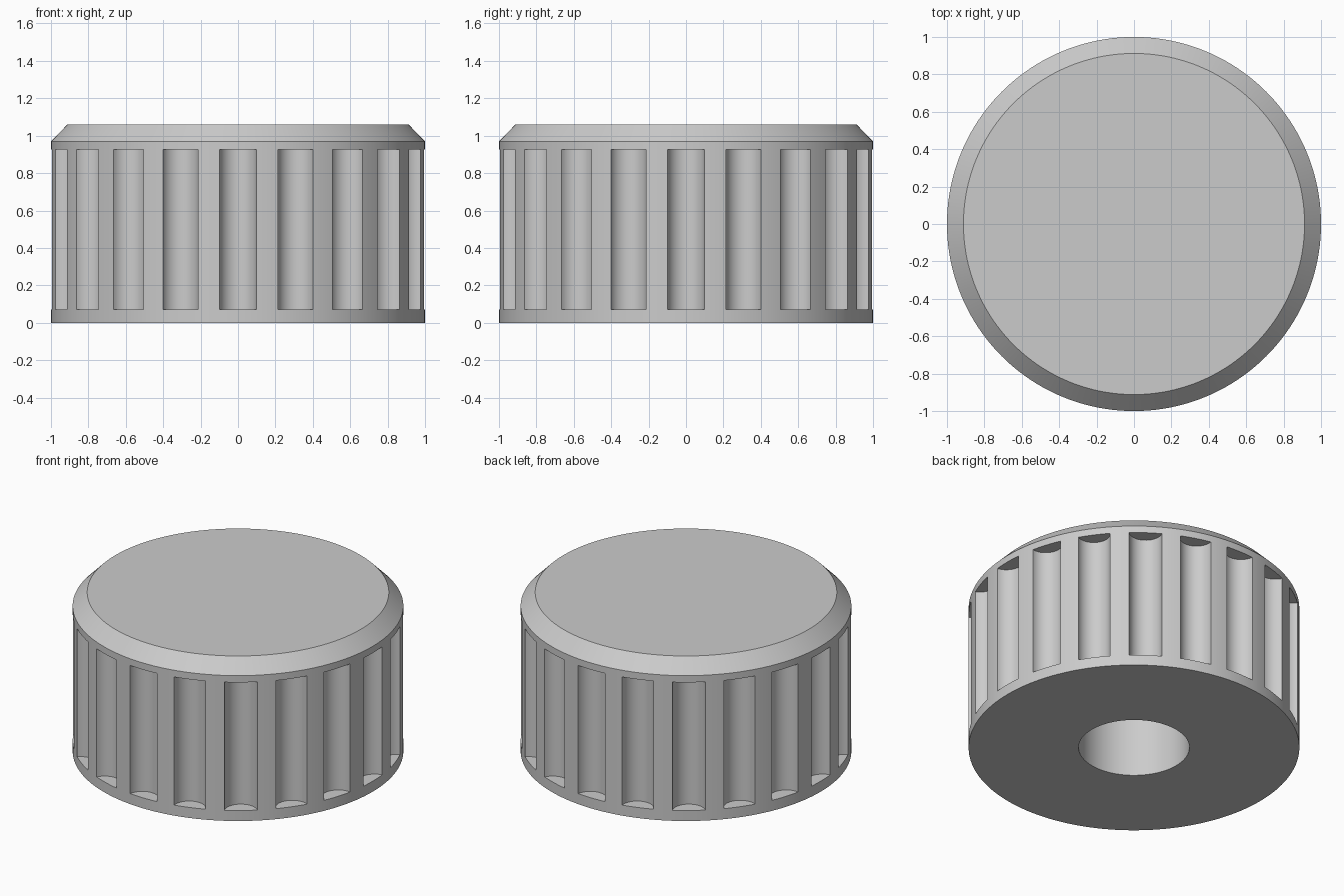
import bpy, bmesh, math
from mathutils import Matrix, Vector

cube = bpy.data.objects.get("Cube")
if cube:
    bpy.data.objects.remove(cube, do_unlink=True)

FLUTES = 20
SEGMENTS = 160
HEIGHT = 1.06


def new_object(name, bm):
    bmesh.ops.recalc_face_normals(bm, faces=bm.faces)
    mesh = bpy.data.meshes.new(name)
    bm.to_mesh(mesh)
    bm.free()
    obj = bpy.data.objects.new(name, mesh)
    bpy.context.collection.objects.link(obj)
    return obj


# Single plain grey
grey = bpy.data.materials.new("light_grey")
grey.use_nodes = True
colour = (0.6, 0.6, 0.6, 1)
grey.diffuse_color = colour
grey.node_tree.nodes["Principled BSDF"].inputs["Base Color"].default_value = colour

# Turned body: blind shaft hole, straight wall, chamfered rim, flat cap
profile = [(0, 0.7), (0.335, 0.7), (0.335, 0), (1, 0),
           (1, 0.97), (0.912, HEIGHT), (0, HEIGHT)]
bm = bmesh.new()
verts = [bm.verts.new((r, 0, z)) for r, z in profile]
edges = [bm.edges.new(pair) for pair in zip(verts, verts[1:])]
bmesh.ops.spin(bm, geom=verts + edges, cent=(0, 0, 0), axis=(0, 0, 1),
               angle=math.tau, steps=SEGMENTS)
bmesh.ops.remove_doubles(bm, verts=bm.verts, dist=0.0001)
# Merge the fans of the flat cap and hole end into single faces
for level in (0.7, HEIGHT):
    fan = [f for f in bm.faces if all(abs(v.co.z - level) < 0.001 for v in f.verts)]
    bmesh.ops.dissolve_faces(bm, faces=fan, use_verts=True)
knob = new_object("knob", bm)
knob.data.materials.append(grey)

# Ring of round cutters for the grip flutes
bm = bmesh.new()
low, high = 0.07, 0.925
for i in range(FLUTES):
    place = (Matrix.Rotation(math.tau * i / FLUTES, 4, "Z")
             @ Matrix.Translation(Vector((1.008, 0, (low + high) / 2))))
    bmesh.ops.create_cone(bm, cap_ends=True, segments=48, radius1=0.1,
                          radius2=0.1, depth=high - low, matrix=place)
cutter = new_object("flute_cutter", bm)
cutter.data.materials.append(grey)
cutter.hide_render = True

# Cut the flutes and smooth the curved surfaces
cut = knob.modifiers.new("flutes", "BOOLEAN")
cut.operation = "DIFFERENCE"
cut.solver = "EXACT"
cut.object = cutter
bpy.ops.object.select_all(action="DESELECT")
knob.select_set(True)
bpy.context.view_layer.objects.active = knob
bpy.ops.object.modifier_apply(modifier=cut.name)
bpy.data.objects.remove(cutter, do_unlink=True)
bpy.ops.object.shade_smooth_by_angle(angle=math.radians(30))
